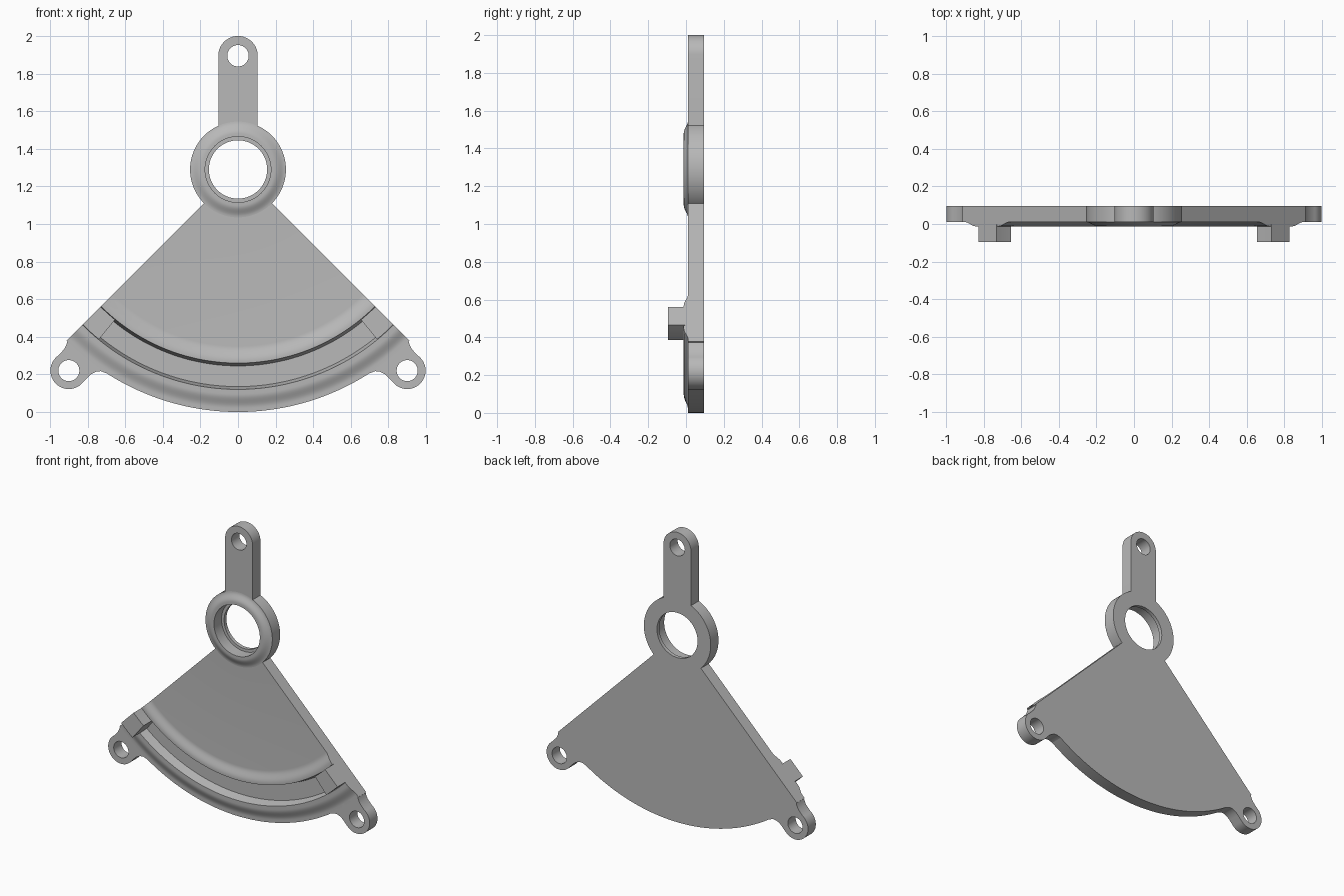
import bpy, bmesh
from math import sin, cos, pi, radians

if "Cube" in bpy.data.objects:
    bpy.data.objects.remove(bpy.data.objects["Cube"])

grey = bpy.data.materials.new("plain_grey")
grey.use_nodes = True
COLOUR = (0.48, 0.48, 0.48, 1)
grey.diffuse_color = COLOUR
grey.node_tree.nodes["Principled BSDF"].inputs["Base Color"].default_value = COLOUR

PIVOT = 1.29                          # height of the ring centre
BACK, FACE, RAISED = 0.095, 0.01, -0.012


def finish(name, bm):
    bmesh.ops.recalc_face_normals(bm, faces=bm.faces[:])
    mesh = bpy.data.meshes.new(name)
    bm.to_mesh(mesh)
    bm.free()
    for p in mesh.polygons:
        p.use_smooth = True
    mesh.set_sharp_from_angle(angle=radians(28))
    mesh.materials.append(grey)
    obj = bpy.data.objects.new(name, mesh)
    bpy.context.collection.objects.link(obj)
    return obj


def sweep(name, profile, start, end, steps):
    """Turn a closed (radius, y) profile about the pivot; angle 0 points down."""
    bm = bmesh.new()
    full = end - start >= 360
    rows = []
    for i in range(steps if full else steps + 1):
        t = radians(start + (end - start) * i / steps)
        rows.append([bm.verts.new((r * sin(t), y, PIVOT - r * cos(t))) for r, y in profile])
    n = len(profile)
    for i in range(steps):
        a, b = rows[i], rows[(i + 1) % len(rows)]
        for j in range(n):
            k = (j + 1) % n
            bm.faces.new((a[j], a[k], b[k], b[j]))
    if not full:
        bm.faces.new(rows[0])
        bm.faces.new(rows[-1])
    return finish(name, bm)


def slab(name, loops):
    """Extrude (x, z) outlines, holes included, through the plate thickness."""
    bm = bmesh.new()
    edges = []
    for pts in loops:
        vs = [bm.verts.new((x, FACE, z)) for x, z in pts]
        edges += [bm.edges.new((v, vs[i - 1])) for i, v in enumerate(vs)]
    bmesh.ops.triangle_fill(bm, edges=edges, use_beauty=True)
    out = bmesh.ops.extrude_face_region(bm, geom=bm.faces[:], use_keep_orig=True)
    moved = [g for g in out["geom"] if isinstance(g, bmesh.types.BMVert)]
    bmesh.ops.translate(bm, verts=moved, vec=(0, BACK - FACE, 0))
    return finish(name, bm)


def arc(cx, cz, r, a0, a1, n):
    return [(cx + r * cos(radians(a0 + (a1 - a0) * i / n)),
             cz + r * sin(radians(a0 + (a1 - a0) * i / n))) for i in range(n + 1)]


def circle(cx, cz, r):
    return arc(cx, cz, r, 0, 360, 40)[:-1]


def ease(r0, y0, r1, y1, n=8):
    """S-shaped step between two profile points."""
    return [(r0 + (r1 - r0) * i / n, y0 + (y1 - y0) * (1 - cos(pi * i / n)) / 2)
            for i in range(n + 1)]


# Fan plate with two raised ridges and the curved slot between them
SLOT_FLOOR = 0.05
fan = [(0.22, BACK), (1.29, BACK), (1.29, FACE)]
fan += ease(1.27, FACE, 1.195, RAISED)
fan += [(1.17, RAISED), (1.155, SLOT_FLOOR), (1.045, SLOT_FLOOR), (1.03, RAISED)]
fan += ease(1.02, RAISED, 0.94, FACE)
fan += [(0.22, FACE)]
sweep("fan_plate", fan, -45, 45, 60)

# Pivot ring with a stepped bore
ring = [(0.155, BACK), (0.255, BACK)]
ring += ease(0.255, FACE, 0.192, RAISED)
ring += [(0.175, RAISED), (0.175, 0.07), (0.155, 0.07)]
sweep("pivot_ring", ring, 0, 360, 80)

# Stop blocks at both ends of the slot
stop = [(1.033, -BACK), (1.168, -BACK), (1.168, 0.06), (1.033, 0.06)]
sweep("left_stop_block", stop, 39.3, 45, 4)
sweep("right_stop_block", stop, -45, -39.3, 4)

# Upper arm with a rounded end and hole
arm = [(-0.105, 1.5), (0.105, 1.5)] + arc(0, 1.895, 0.105, 0, 180, 24)
slab("upper_arm", [arm, circle(0, 1.895, 0.057)])

# Mounting ears, blended into the lower corners of the fan
ear = [(0.86, 0.41), (0.905, 0.385), (0.912, 0.36), (0.924, 0.335)]
ear += arc(0.9, 0.22, 0.098, 56, -136, 30)
ear += [(0.80, 0.184), (0.78, 0.202), (0.755, 0.214), (0.73, 0.217), (0.70, 0.206),
        (0.70, 0.24), (0.79, 0.32)]
for side, label in ((1, "left"), (-1, "right")):
    loops = [[(side * x, z) for x, z in pts] for pts in (ear, circle(0.9, 0.22, 0.056))]
    slab(label + "_mounting_ear", loops)
